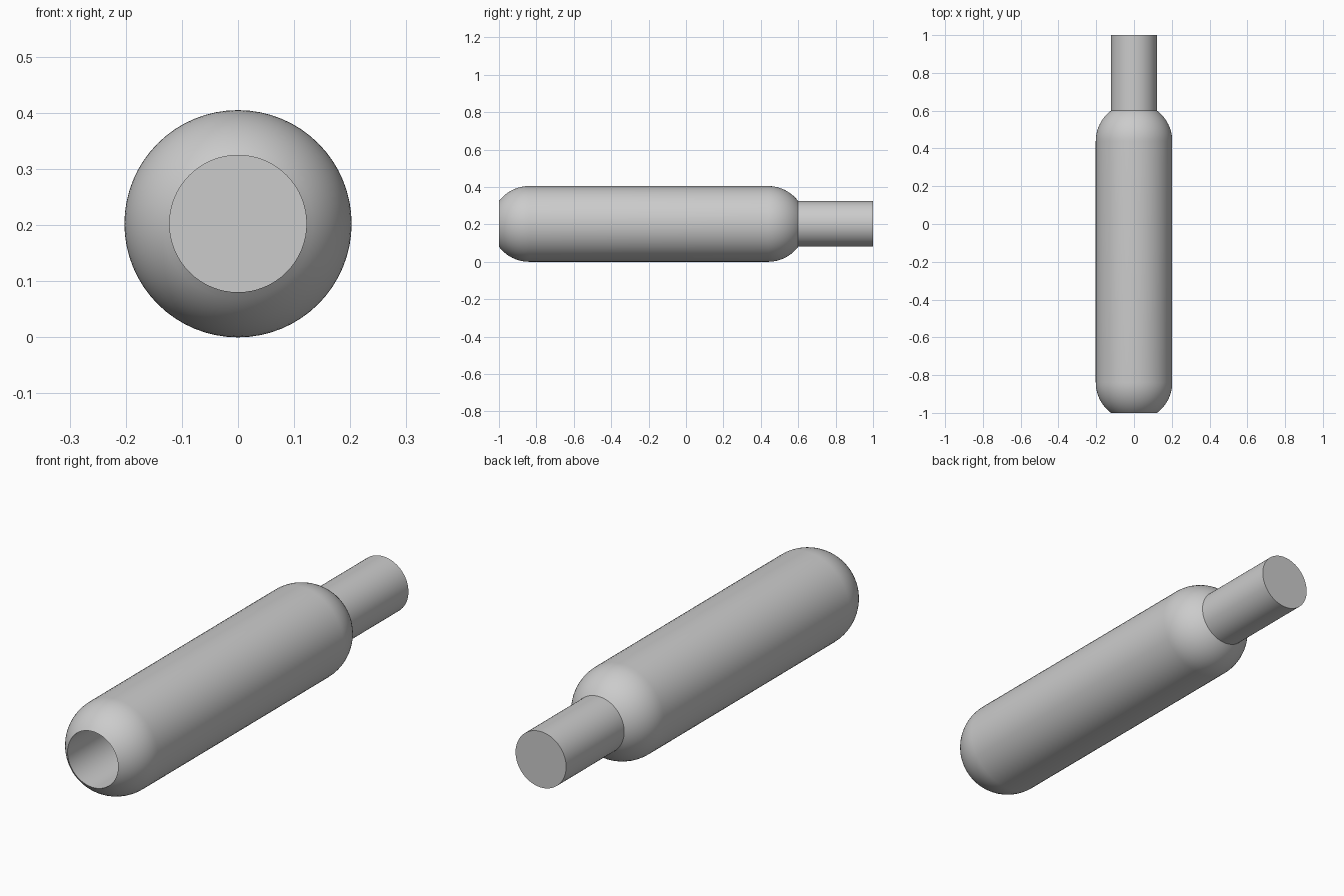
import bpy
import bmesh
import math

if "Cube" in bpy.data.objects:
    bpy.data.objects.remove(bpy.data.objects["Cube"], do_unlink=True)

BODY_R = 0.2025          # outer radius, also the radius of the rounded ends
PIN_R = 0.122            # pin and socket radius
FRONT, SHOULDER, BACK = -1.0, 0.6, 1.0
SOCKET_DEPTH = 0.4
SEGMENTS = 64

metal = bpy.data.materials.new("grey metal")
metal.use_nodes = True
grey = (0.6, 0.6, 0.6, 1.0)
metal.diffuse_color = grey
metal.node_tree.nodes["Principled BSDF"].inputs["Base Color"].default_value = grey


def lathe(name, profile):
    """Revolve (radius, y) points around the long axis into a closed solid."""
    bm = bmesh.new()
    verts = [bm.verts.new((r, y, BODY_R)) for r, y in profile]
    edges = [bm.edges.new(pair) for pair in zip(verts, verts[1:])]
    bmesh.ops.spin(bm, geom=verts + edges, cent=(0, 0, BODY_R), axis=(0, 1, 0),
                   angle=math.tau, steps=SEGMENTS)
    bmesh.ops.remove_doubles(bm, verts=bm.verts, dist=0.0001)
    bmesh.ops.recalc_face_normals(bm, faces=bm.faces)
    mesh = bpy.data.meshes.new(name)
    bm.to_mesh(mesh)
    bm.free()
    mesh.materials.append(metal)
    obj = bpy.data.objects.new(name, mesh)
    bpy.context.collection.objects.link(obj)
    bpy.ops.object.select_all(action="DESELECT")
    obj.select_set(True)
    bpy.context.view_layer.objects.active = obj
    bpy.ops.object.shade_smooth_by_angle(angle=math.radians(30))
    return obj


# Round ends are spherical, cut off where they meet the pin radius
cut = math.acos(PIN_R / BODY_R)
reach = BODY_R * math.sin(cut)
steps = 12
arc = [(BODY_R * math.cos(cut * i / steps), BODY_R * math.sin(cut * i / steps))
       for i in range(steps + 1)]

# Barrel with a blind socket in the front
socket = [(0, FRONT + SOCKET_DEPTH), (PIN_R, FRONT + SOCKET_DEPTH)]
front_round = [(r, FRONT + reach - y) for r, y in reversed(arc)]
back_round = [(r, SHOULDER - reach + y) for r, y in arc]
lathe("barrel", socket + front_round + back_round + [(0, SHOULDER)])

# Pin at the back
lathe("pin", [(0, SHOULDER - 0.02), (PIN_R, SHOULDER - 0.02), (PIN_R, BACK), (0, BACK)])
